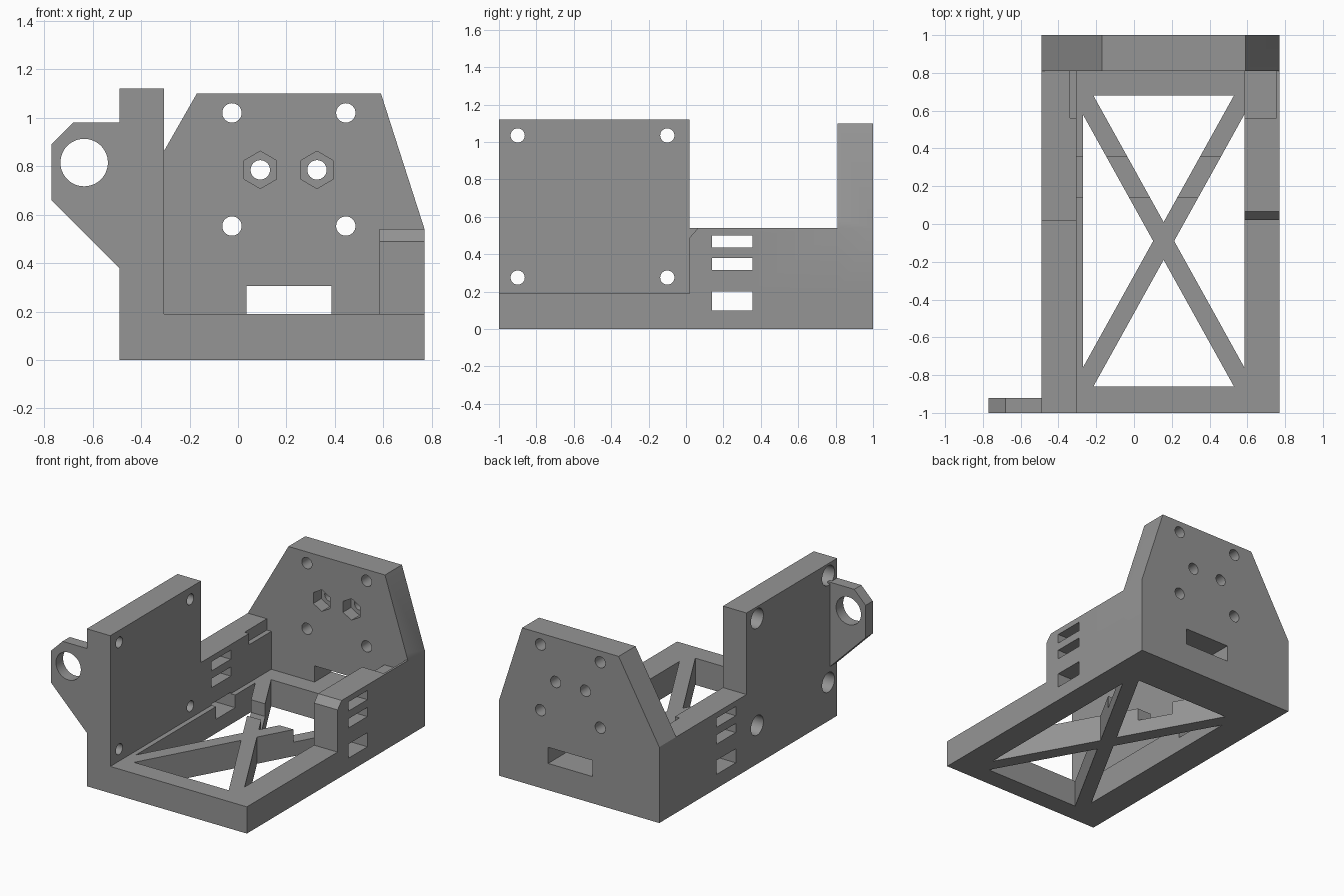
import bpy, bmesh, math
from mathutils import Vector

if "Cube" in bpy.data.objects:
    bpy.data.objects.remove(bpy.data.objects["Cube"])

grey = bpy.data.materials.new("mid_grey")
grey.diffuse_color = (0.30, 0.30, 0.30, 1)
grey.use_nodes = True
grey.node_tree.nodes["Principled BSDF"].inputs["Base Color"].default_value = grey.diffuse_color


def prism(name, pts, axis, lo, hi):
    """Extrude a 2D outline along x (points y,z), y (points x,z) or z (points x,y)."""
    def place(p, d):
        return Vector({"x": (d, p[0], p[1]), "y": (p[0], d, p[1]), "z": (p[0], p[1], d)}[axis])
    bm = bmesh.new()
    face = bm.faces.new([bm.verts.new(place(p, lo)) for p in pts])
    new = bmesh.ops.extrude_face_region(bm, geom=[face])["geom"]
    shift = place((0, 0), hi - lo)
    bmesh.ops.translate(bm, verts=[v for v in new if isinstance(v, bmesh.types.BMVert)], vec=shift)
    bmesh.ops.recalc_face_normals(bm, faces=bm.faces)
    mesh = bpy.data.meshes.new(name)
    bm.to_mesh(mesh)
    bm.free()
    mesh.materials.append(grey)
    ob = bpy.data.objects.new(name, mesh)
    bpy.context.collection.objects.link(ob)
    return ob


def rect(a0, a1, b0, b1):
    return [(a0, b0), (a1, b0), (a1, b1), (a0, b1)]


def ring(a, b, r, n=32, start=0.0):
    return [(a + r * math.cos(start + math.tau * i / n),
             b + r * math.sin(start + math.tau * i / n)) for i in range(n)]


def combine(body, tool, operation):
    """Apply a boolean to the body and discard the tool."""
    mod = body.modifiers.new(operation, "BOOLEAN")
    mod.operation, mod.object, mod.solver = operation, tool, "EXACT"
    bpy.context.view_layer.objects.active = body
    bpy.ops.object.modifier_apply(modifier=mod.name)
    tool.hide_render = True
    bpy.data.objects.remove(tool, do_unlink=True)


def cut(pts, axis, lo, hi):
    combine(body, prism("cutter", pts, axis, lo, hi), "DIFFERENCE")


# Base slab
body = prism("bracket_body", rect(-0.49, 0.77, -1, 1), "z", 0, 0.19)

# Left wall: tall at the front, low at the back
left_wall = prism("left_wall", [(-1, 0), (1, 0), (1, 0.54), (0.02, 0.54), (0.02, 1.12), (-1, 1.12)],
                  "x", -0.49, -0.305)
# Right wall with a chamfered front corner
right_wall = prism("right_wall", [(0.02, 0), (1, 0), (1, 0.54), (0.065, 0.54), (0.02, 0.49)],
                   "x", 0.585, 0.77)
# Back plate with sloping sides
back_plate = prism("back_plate", [(-0.49, 0), (0.77, 0), (0.77, 0.54), (0.59, 1.10),
                                  (-0.17, 1.10), (-0.49, 0.54)], "y", 0.81, 1)
# Side ear, sunk slightly into the left wall
ear = prism("side_ear", [(-0.47, 0.38), (-0.49, 0.38), (-0.77, 0.66), (-0.77, 0.89),
                         (-0.68, 0.98), (-0.47, 0.98)], "y", -1, -0.92)

# Wall screw holes with counterbores on the outside, made before the ear is added
for part in (left_wall, right_wall, back_plate):
    combine(body, part, "UNION")
for y in (-0.9, -0.1):
    for z in (0.275, 1.035):
        cut(ring(y, z, 0.038), "x", -0.6, -0.2)
        cut(ring(y, z, 0.07), "x", -0.6, -0.40)
combine(body, ear, "UNION")
cut(ring(-0.635, 0.815, 0.098, 48), "y", -1.1, -0.8)

# Floor openings: four triangles that leave an X brace
cx, cy, w, h, gap = 0.157, -0.09, 0.4275, 0.77, 0.1
side = gap * w / h
for s in (-1, 1):
    cut([(cx - w + side, cy + s * h), (cx + w - side, cy + s * h), (cx, cy + s * gap)], "z", -0.1, 0.3)
    cut([(cx + s * w, cy - h + gap), (cx + s * w, cy + h - gap), (cx + s * side, cy)], "z", -0.1, 0.3)

# Strap slots running across both side walls and the brace
for z0, z1 in ((0.10, 0.20), (0.315, 0.38), (0.435, 0.50)):
    cut(rect(0.14, 0.355, z0, z1), "x", -1, 1)

# Shallow recess in the wall tops next to the back plate
cut(rect(-0.34, 0.755, 0.56, 0.81), "z", 0.46, 0.7)

# Back plate: cable window, screw holes and hexagonal nut pockets
cut(rect(0.035, 0.385, 0.19, 0.305), "y", 0.7, 1.1)
for x in (-0.025, 0.445):
    for z in (0.553, 1.02):
        cut(ring(x, z, 0.04), "y", 0.7, 1.1)
for x in (0.092, 0.326):
    cut(ring(x, 0.785, 0.04), "y", 0.7, 1.1)
    cut(ring(x, 0.785, 0.077, 6, math.pi / 6), "y", 0.7, 0.90)

# Smooth hole walls, crisp edges
bpy.ops.object.select_all(action="DESELECT")
body.select_set(True)
bpy.context.view_layer.objects.active = body
bpy.ops.object.shade_smooth_by_angle(angle=math.radians(25))
